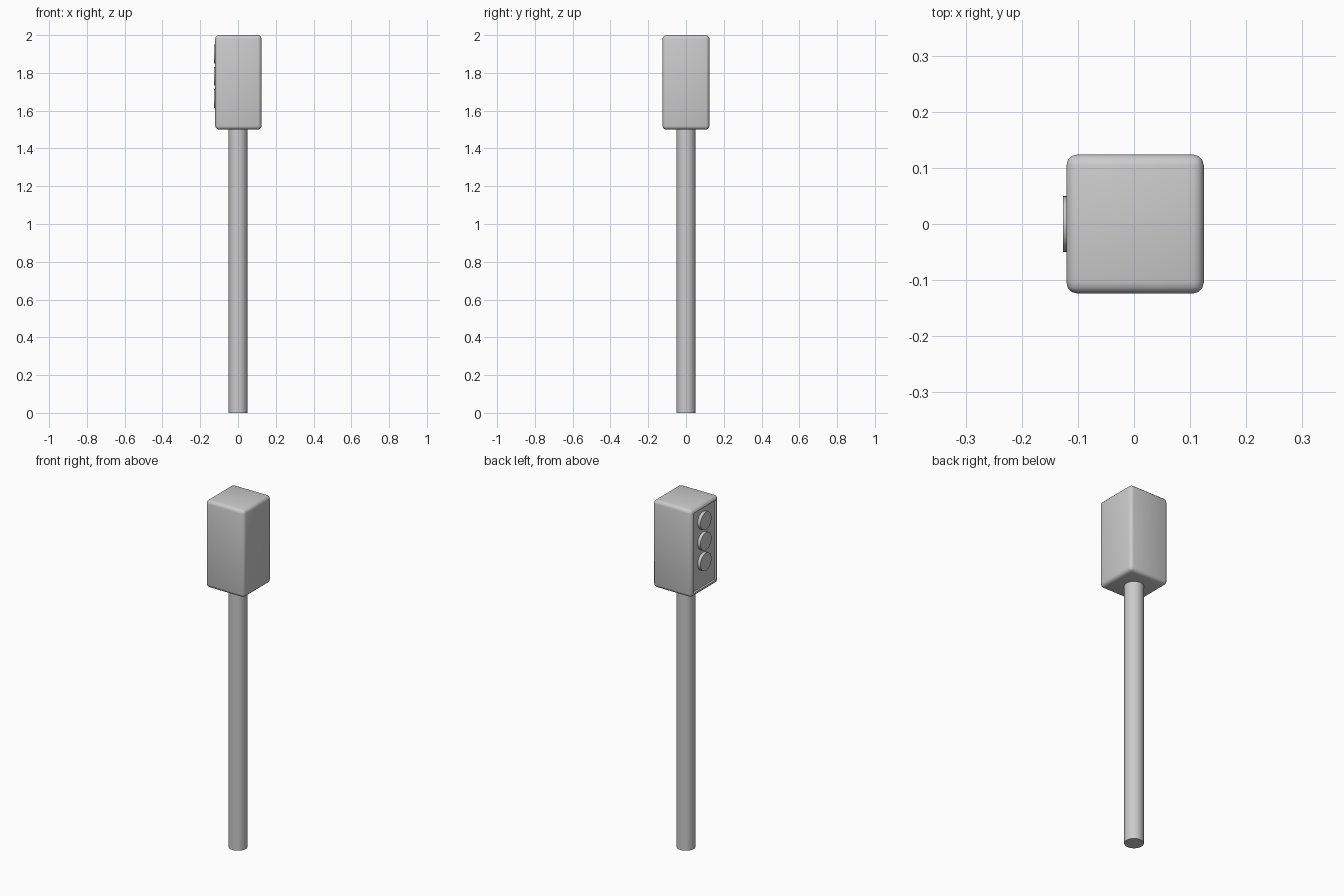
import bpy, bmesh, math
from mathutils import Vector

if "Cube" in bpy.data.objects:
    bpy.data.objects.remove(bpy.data.objects["Cube"])


def finish(bm, name):
    me = bpy.data.meshes.new(name)
    bm.to_mesh(me)
    bm.free()
    ob = bpy.data.objects.new(name, me)
    bpy.context.collection.objects.link(ob)
    bpy.ops.object.select_all(action='DESELECT')
    ob.select_set(True)
    bpy.context.view_layer.objects.active = ob
    bpy.ops.object.shade_smooth_by_angle(angle=math.radians(30))
    return ob


def cylinder(name, radius, depth, centre, along_x=False):
    bm = bmesh.new()
    bmesh.ops.create_cone(bm, cap_ends=True, segments=32,
                          radius1=radius, radius2=radius, depth=depth)
    ob = finish(bm, name)
    ob.location = centre
    if along_x:
        ob.rotation_euler.y = math.pi / 2
    return ob


# Pole
cylinder("pole", 0.05, 1.5, (0, 0, 0.75))

# Rounded signal housing with a shallow recess on the -x face
bm = bmesh.new()
bmesh.ops.create_cube(bm, size=1)
bmesh.ops.scale(bm, vec=(0.245, 0.248, 0.5), verts=bm.verts)
bmesh.ops.translate(bm, vec=(0.002, 0, 1.75), verts=bm.verts)
bmesh.ops.bevel(bm, geom=bm.edges[:], offset=0.02, segments=3,
                profile=0.5, affect='EDGES')
bm.normal_update()
face = max((f for f in bm.faces if f.normal.x < -0.99), key=lambda f: f.calc_area())
bmesh.ops.inset_region(bm, faces=[face], thickness=0.002)
inner = bmesh.ops.extrude_discrete_faces(bm, faces=[face])["faces"][0]
bmesh.ops.translate(bm, vec=Vector((0.012, 0, 0)), verts=inner.verts)
finish(bm, "signal_housing")

# Three round lamps
for i, label in enumerate(("lower", "middle", "upper")):
    cylinder(label + "_lamp", 0.05, 0.03, (-0.1115, 0, 1.665 + 0.117 * i), True)
